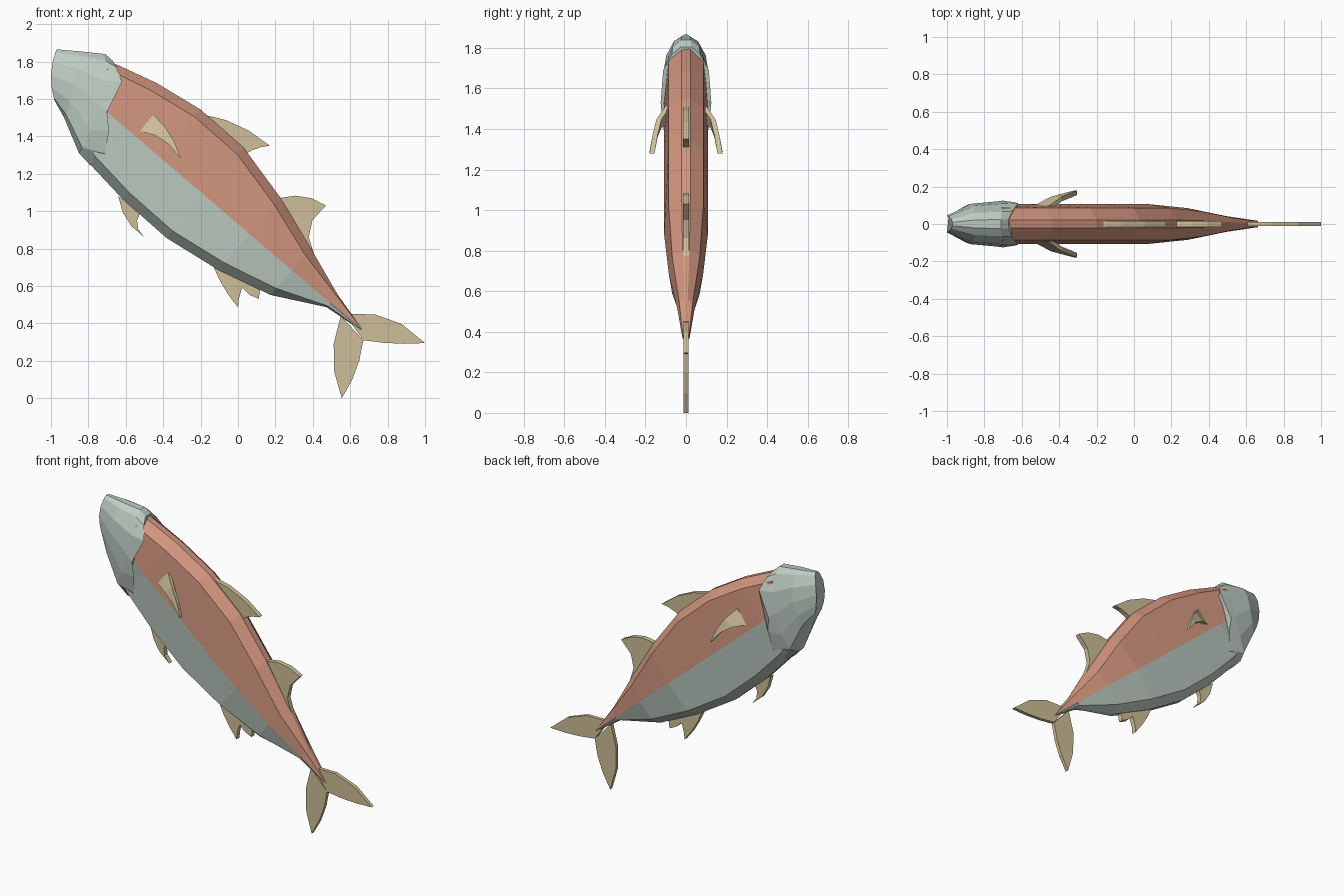
import bpy
import bmesh
from mathutils import Vector

cube = bpy.data.objects.get("Cube")
if cube:
    bpy.data.objects.remove(cube, do_unlink=True)


def make_material(name, color):
    mat = bpy.data.materials.new(name)
    mat.use_nodes = True
    mat.diffuse_color = (*color, 1)
    mat.node_tree.nodes["Principled BSDF"].inputs["Base Color"].default_value = (*color, 1)
    return mat


salmon = make_material("salmon_back", (0.64, 0.3, 0.21))
pale = make_material("pale_grey_green", (0.52, 0.61, 0.55))
tan = make_material("tan_fin", (0.62, 0.52, 0.32))


def loft(name, rings, materials, rule=None):
    """Skin a row of equal closed rings, cap both ends, colour faces by rule."""
    bm = bmesh.new()
    rows = [[bm.verts.new(p) for p in ring] for ring in rings]
    count = len(rows[0])
    for a, b in zip(rows, rows[1:]):
        for i in range(count):
            j = (i + 1) % count
            bm.faces.new((a[i], a[j], b[j], b[i]))
    bm.faces.new(rows[0])
    bm.faces.new(rows[-1])
    bmesh.ops.recalc_face_normals(bm, faces=bm.faces)
    if rule:
        for face in bm.faces:
            face.material_index = rule(face.calc_center_median())
    mesh = bpy.data.meshes.new(name)
    bm.to_mesh(mesh)
    bm.free()
    for mat in materials:
        mesh.materials.append(mat)
    obj = bpy.data.objects.new(name, mesh)
    bpy.context.collection.objects.link(obj)


def left_of(direction):
    """Unit side-plane vector to the left of a direction."""
    return Vector((-direction.y, direction.x)).normalized()


THIRDS = [i / 3 for i in range(4)]


def arc(start, end, bow, steps=THIRDS):
    """Points from start to end, bulging to the left by bow at the middle."""
    a, b = Vector(start), Vector(end)
    side = left_of(b - a)
    return [a.lerp(b, t) + side * bow * 4 * t * (1 - t) for t in steps]


def mirrored_ring(points, widths):
    """Closed ring from side-plane points and the half width at each."""
    half = list(zip(points, widths))
    near = [(p.x, -w, p.y) for p, w in half]
    far = [(p.x, w, p.y) for p, w in reversed(half)]
    return near + far


# Body: a slanted spindle, split in two colours along its axis
centre = Vector((-0.7, 1.53))
axis = Vector((0.76, -0.65)).normalized()
upward = left_of(axis)


def body_ring(along, up, down):
    inset = min(0.05, 0.3 * min(up, down))
    width = min(0.108, 0.015 + 0.45 * up)
    heights = (up, up - inset, 0, inset - down, -down)
    points = [centre + axis * along + upward * h for h in heights]
    return mirrored_ring(points, [width * k for k in (0.2, 0.8, 1, 0.8, 0.2)])


def body_colour(c):
    return 0 if (Vector((c.x, c.z)) - centre).dot(upward) > 0 else 1


# Each station: distance along the axis, height above it, depth below it
stations = [
    (-0.15, 0.22, 0.15),
    (0.1, 0.29, 0.27),
    (0.37, 0.335, 0.3),
    (0.68, 0.33, 0.305),
    (1, 0.255, 0.255),
    (1.3, 0.155, 0.175),
    (1.57, 0.06, 0.03),
    (1.79, 0.005, 0.005),
]
loft("body", [body_ring(*s) for s in stations], [salmon, pale], body_colour)

# Head: faceted shell from the blunt snout to the notched gill edge
down_face = (0, 0.06, 0.25, 0.5, 0.75, 0.94, 1)
fullness = (0.2, 0.55, 0.9, 1, 0.93, 0.75, 0.3)
gill_edge = [Vector(p) for p in (
    (-0.67, 1.805), (-0.65, 1.77), (-0.62, 1.69), (-0.7, 1.53),
    (-0.69, 1.43), (-0.71, 1.31), (-0.79, 1.245))]
head = [
    (arc((-0.97, 1.865), (-0.98, 1.59), -0.025, down_face), 0.045),
    (arc((-0.85, 1.855), (-0.93, 1.5), 0.02, down_face), 0.108),
    (arc((-0.71, 1.84), (-0.85, 1.31), 0.04, down_face), 0.12),
    (gill_edge, 0.125),
]
loft("head", [mirrored_ring(points, [w * k for k in fullness]) for points, w in head], [pale])


# Centre-line fins: a bowed leading edge to the tip, a bowed trailing edge back
def flat_fin(name, front, tip, back, lead_bow, trail_bow, half=0.016):
    outline = arc(front, tip, lead_bow) + arc(tip, back, trail_bow)[1:]
    loft(name, [[(p.x, y, p.y) for p in outline] for y in (-half, half)], [tan])


flat_fin("first_back_fin", (-0.2, 1.52), (0.17, 1.35), (0.03, 1.3), 0.03, -0.01)
flat_fin("second_back_fin", (0.22, 1.07), (0.47, 1.03), (0.41, 0.76), 0.03, -0.06)
flat_fin("front_belly_fin", (-0.64, 1.08), (-0.5, 0.86), (-0.52, 1), -0.03, 0.03)
flat_fin("rear_belly_fin", (-0.13, 0.7), (0, 0.485), (0.04, 0.62), -0.01, 0.01)
flat_fin("rear_belly_finlet", (0, 0.64), (0.11, 0.53), (0.12, 0.59), -0.02, 0)
flat_fin("upper_tail_lobe", (0.57, 0.45), (1, 0.295), (0.67, 0.31), 0.06, 0.01, 0.012)
flat_fin("lower_tail_lobe", (0.55, 0.44), (0.555, 0), (0.67, 0.31), -0.045, -0.02, 0.012)

# Flank fins: curved blades sweeping out and back, mirrored on both sides
upper = arc((-0.45, 1.515), (-0.305, 1.28), 0.02)
lower = arc((-0.53, 1.43), (-0.315, 1.29), 0.03)
for name, side in (("front_flank_fin", -1), ("back_flank_fin", 1)):
    rings = []
    for t, u, v in zip(THIRDS, upper, lower):
        outer = 0.1 + 0.08 * t ** 0.5
        inner = outer - 0.025
        rings.append([(p.x, side * y, p.y)
                      for p, y in ((u, outer), (v, outer), (v, inner), (u, inner))])
    loft(name, rings, [tan])
